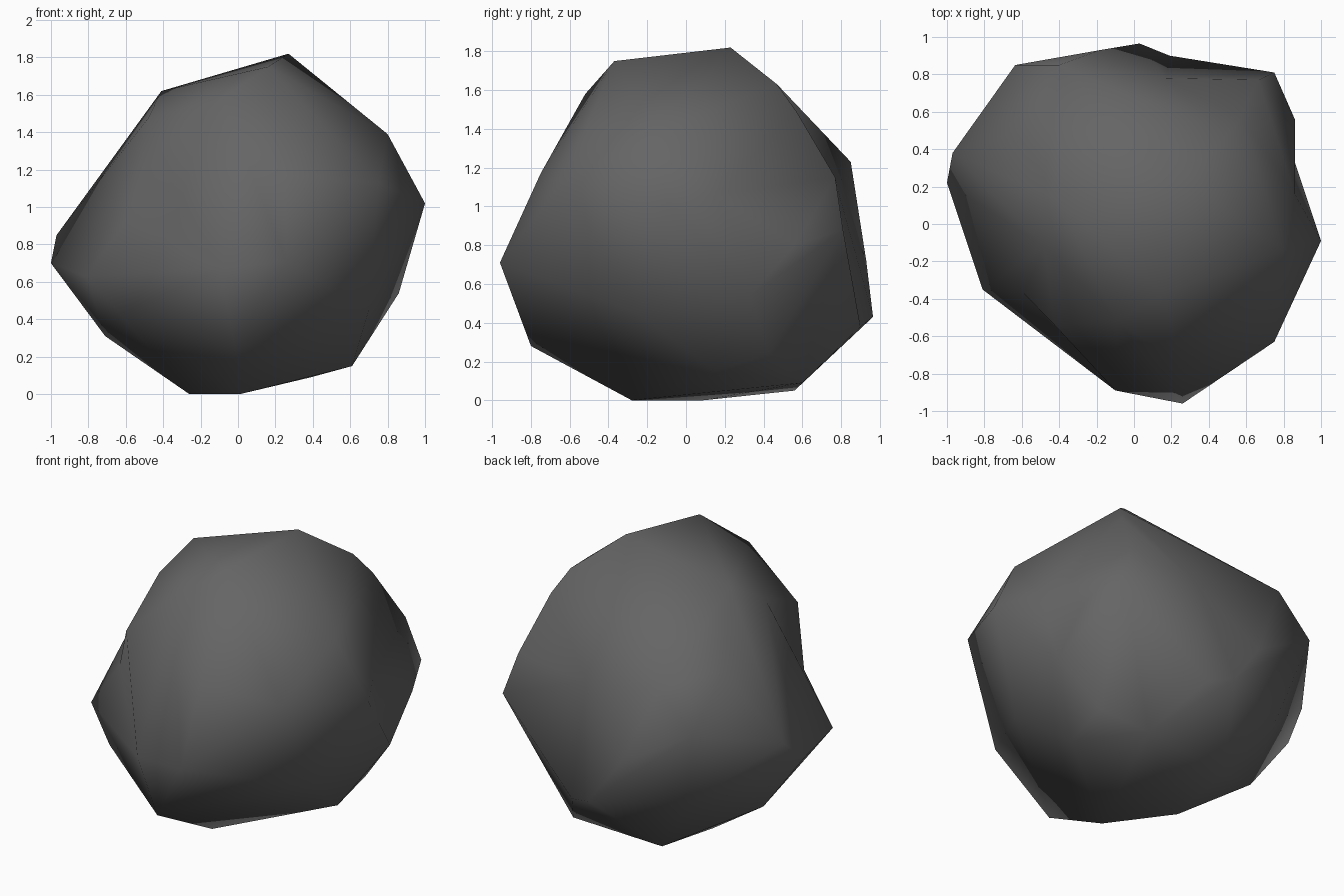
import bpy, bmesh
from mathutils import Vector

if "Cube" in bpy.data.objects:
    bpy.data.objects.remove(bpy.data.objects["Cube"])

# Corner points of the boulder, grouped by region
top = [(.27, .23, 1.82), (.16, -.37, 1.75), (-.41, .13, 1.62), (.80, -.14, 1.39),
       (-.09, -.52, 1.58), (.57, .57, 1.49), (.50, .47, 1.63), (-.48, -.12, 1.475)]
back = [(-.40, .85, 1.23), (-.635, .85, .985), (.665, .77, 1.15), (.03, .965, .43),
        (-.18, .93, .72), (.19, .90, .38), (.75, .81, .88), (-.50, .70, .45),
        (-.61, .48, 1.26)]
right = [(1.0, -.09, 1.02), (.86, .33, .54), (.86, .56, .80), (.75, -.63, 1.13),
         (.70, -.25, .45)]
left = [(-1.0, .22, .70), (-.97, .38, .85), (-.81, -.35, .63),
        (-.63, -.42, .43), (-.71, .22, .31)]
front = [(.26, -.96, .71), (-.10, -.89, .67), (.25, -.75, 1.17), (-.425, -.54, 1.27),
         (-.02, -.80, .28)]
base = [(.01, -.28, 0), (-.26, .09, 0), (-.22, .56, .05), (.39, .60, .09),
        (.62, .43, .24), (.61, .15, .15)]
hollows = [(-.59, -.37, .94), (.17, .78, 1.10), (.86, .16, 1.06)]
points = [Vector(p) for p in top + back + right + left + front + base + hollows]

# Wrap a skin round the points: triangulate on a sphere, then move to true radius
centre = Vector((0, 0, .88))
bm = bmesh.new()
target = {}
for p in points:
    v = bm.verts.new((p - centre).normalized())
    target[v] = p
sunken = list(target)[-2:]
bmesh.ops.convex_hull(bm, input=list(bm.verts))
bmesh.ops.triangulate(bm, faces=list(bm.faces))
for v, p in target.items():
    v.co = p
bmesh.ops.recalc_face_normals(bm, faces=list(bm.faces))


def volume(a, b, c):
    return (a.co - centre).dot((b.co - centre).cross(c.co - centre))


# Turn inward creases outward, except at the back and right hollows
for _ in range(6):
    for e in list(bm.edges):
        if not e.is_valid or len(e.link_faces) != 2:
            continue
        if e.calc_face_angle_signed(0) > -.01:
            continue
        a, b = e.verts
        if a in sunken or b in sunken or min(len(a.link_edges), len(b.link_edges)) < 5:
            continue
        c, d = [next(v for v in f.verts if v not in (a, b)) for f in e.link_faces]
        if volume(c, d, a) * volume(c, d, b) >= 0 or bm.edges.get((c, d)):
            continue
        bmesh.utils.edge_rotate(e, True)
        bm.normal_update()

bmesh.ops.recalc_face_normals(bm, faces=list(bm.faces))
for f in bm.faces:
    f.smooth = True

mesh = bpy.data.meshes.new("boulder")
bm.to_mesh(mesh)
bm.free()

# Dark grey stone
stone = bpy.data.materials.new("dark grey stone")
stone.diffuse_color = (.13, .13, .13, 1)
stone.use_nodes = True
stone.node_tree.nodes["Principled BSDF"].inputs["Base Color"].default_value = stone.diffuse_color
mesh.materials.append(stone)

boulder = bpy.data.objects.new("boulder", mesh)
bpy.context.collection.objects.link(boulder)
